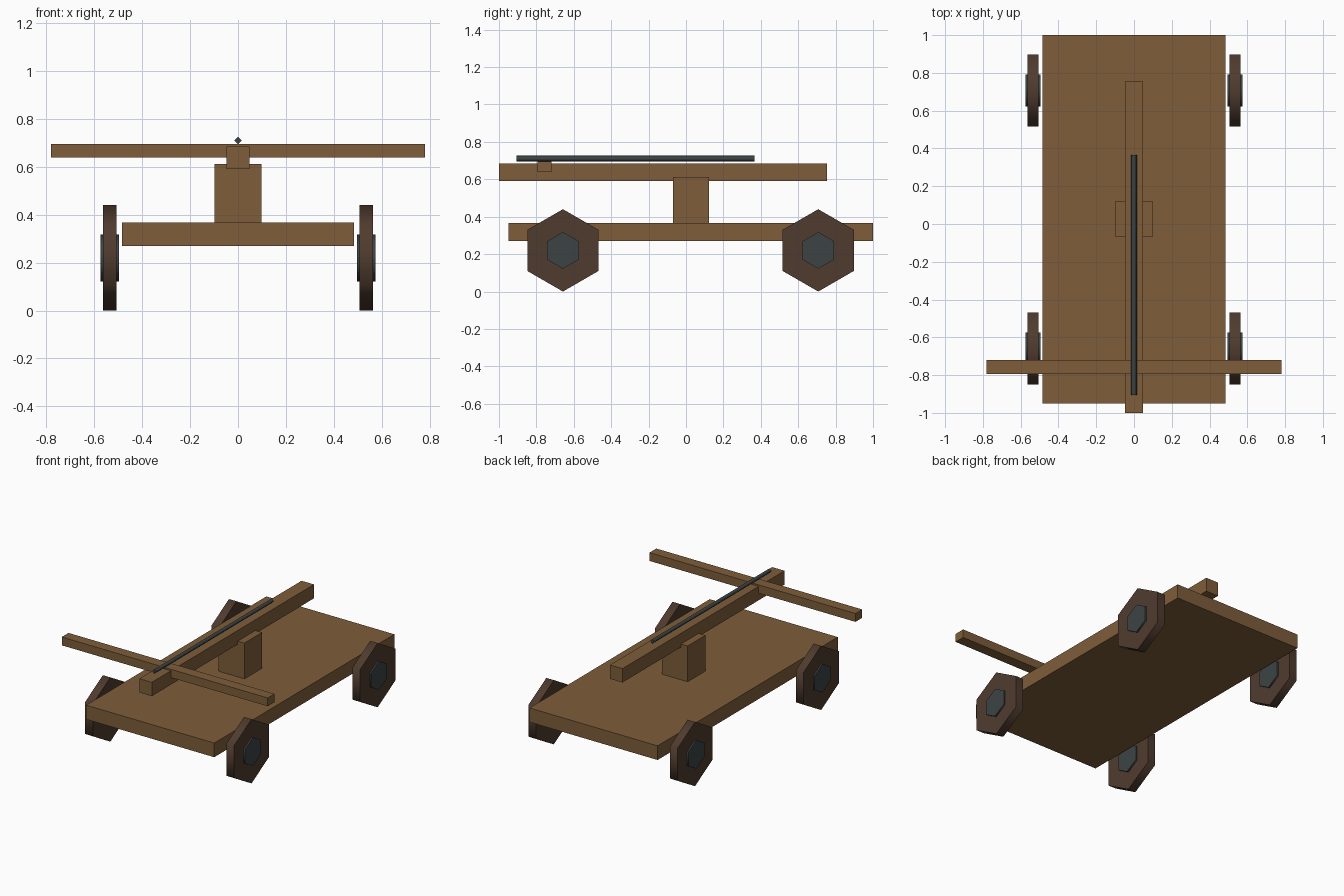
import bpy, bmesh
from math import pi
from mathutils import Matrix, Vector

if "Cube" in bpy.data.objects:
    bpy.data.objects.remove(bpy.data.objects["Cube"])


def material(name, colour):
    m = bpy.data.materials.new(name)
    m.use_nodes = True
    m.diffuse_color = (*colour, 1)
    bsdf = m.node_tree.nodes["Principled BSDF"]
    bsdf.inputs["Base Color"].default_value = (*colour, 1)
    bsdf.inputs["Roughness"].default_value = 0.8
    return m


wood = material("wood", (0.21, 0.11, 0.043))
dark_wood = material("dark wood", (0.08, 0.044, 0.028))
iron = material("iron", (0.046, 0.056, 0.057))


def finish(name, bm, mat):
    mesh = bpy.data.meshes.new(name)
    bm.to_mesh(mesh)
    bm.free()
    mesh.materials.append(mat)
    obj = bpy.data.objects.new(name, mesh)
    bpy.context.collection.objects.link(obj)
    return obj


def box(name, low, high, mat):
    low, high = Vector(low), Vector(high)
    bm = bmesh.new()
    bmesh.ops.create_cube(bm, size=1)
    bmesh.ops.scale(bm, vec=high - low, verts=bm.verts)
    bmesh.ops.translate(bm, vec=(low + high) / 2, verts=bm.verts)
    return finish(name, bm, mat)


def prism(name, centre, radius, length, sides, axis, mat):
    # Smooth sides with flat end caps, a corner pointing straight up
    bm = bmesh.new()
    bmesh.ops.create_cone(bm, cap_ends=True, segments=sides, radius1=radius,
                          radius2=radius, depth=length)
    for f in bm.faces:
        f.smooth = abs(f.normal.z) < 0.5
    if axis == "X":
        turn = Matrix.Rotation(pi / 2, 4, "Y") @ Matrix.Rotation(0 if sides % 2 == 0 else pi, 4, "Z")
    else:
        turn = Matrix.Rotation(pi / 2, 4, "X")
    bmesh.ops.transform(bm, matrix=turn, verts=bm.verts)
    top = max(v.co.z for v in bm.verts)
    if top < radius * 0.99:
        bmesh.ops.rotate(bm, verts=bm.verts,
                         matrix=Matrix.Rotation(pi / sides, 3, axis))
    bmesh.ops.translate(bm, vec=centre, verts=bm.verts)
    return finish(name, bm, mat)


# Wooden body
box("deck", (-0.485, -0.95, 0.27), (0.485, 1.0, 0.367), wood)
box("post", (-0.098, -0.07, 0.36), (0.098, 0.122, 0.612), wood)
box("stock_beam", (-0.047, -1.0, 0.59), (0.047, 0.755, 0.685), wood)
box("bow_arm", (-0.78, -0.793, 0.638), (0.78, -0.72, 0.695), wood)

# Iron bolt lying on the beam
prism("bolt", (0, -0.27, 0.71), 0.016, 1.27, 4, "Y", iron)

# Six-sided wheels with hubs
for side, x in (("left", 0.535), ("right", -0.535)):
    for end, y in (("front", -0.658), ("back", 0.707)):
        prism(f"{end}_{side}_wheel", (x, y, 0.22), 0.22, 0.057, 6, "X", dark_wood)
        prism(f"{end}_{side}_hub", (x, y, 0.22), 0.098, 0.078, 6, "X", iron)
